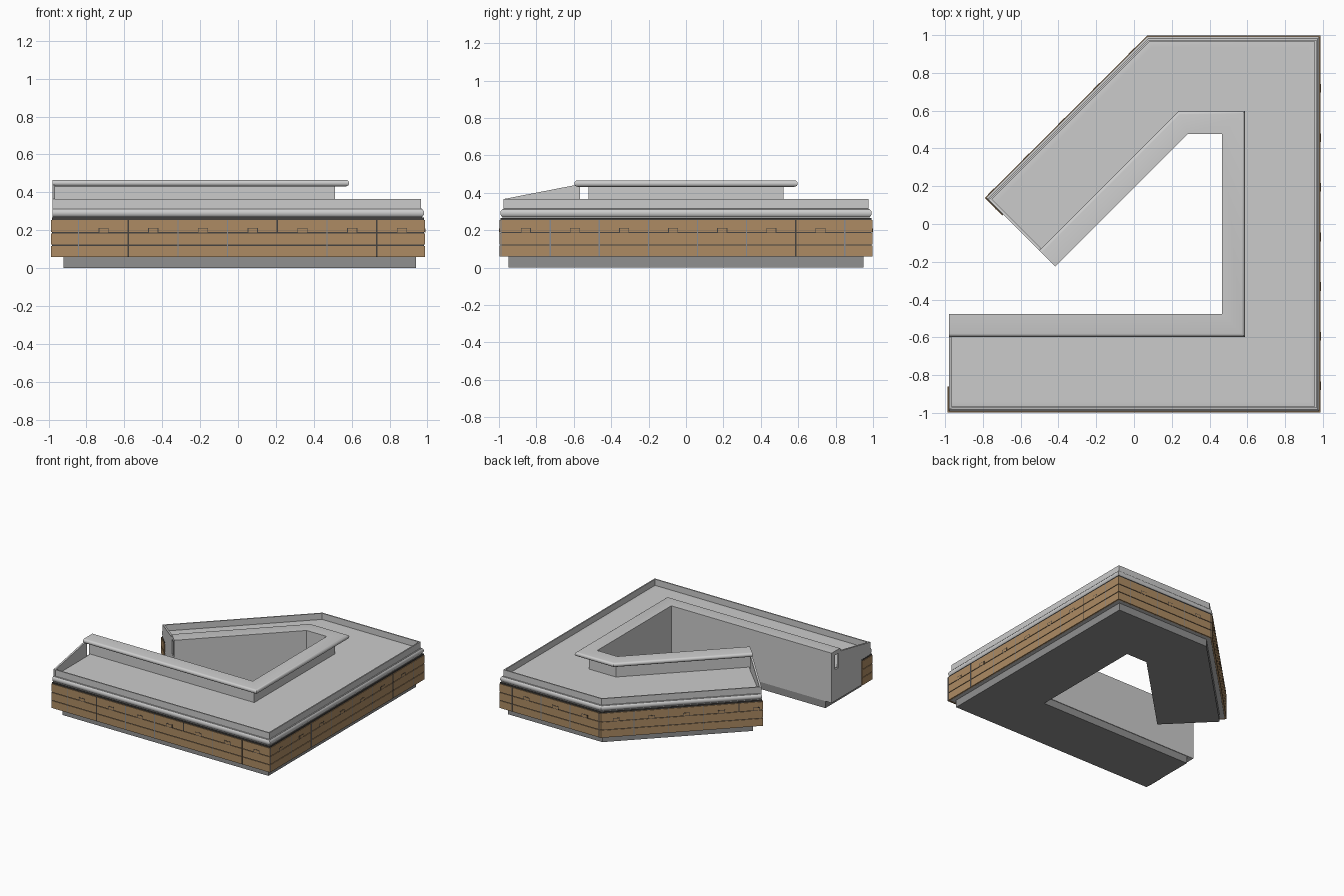
import bpy, bmesh, math
from mathutils import Vector, Matrix

if "Cube" in bpy.data.objects:
    bpy.data.objects.remove(bpy.data.objects["Cube"])


def material(name, r, g, b):
    m = bpy.data.materials.new(name)
    m.diffuse_color = (r, g, b, 1)
    m.use_nodes = True
    m.node_tree.nodes["Principled BSDF"].inputs["Base Color"].default_value = m.diffuse_color
    return m


GREY = material("light grey", 0.60, 0.60, 0.60)
PLINTH = material("mid grey", 0.28, 0.28, 0.28)
WOOD = material("wood", 0.42, 0.26, 0.125)
DARK = material("dark gap", 0.06, 0.055, 0.05)
STEEL = material("blue grey", 0.25, 0.26, 0.28)


def finish(name, bm, mat, smooth=False):
    bmesh.ops.recalc_face_normals(bm, faces=bm.faces)
    me = bpy.data.meshes.new(name)
    bm.to_mesh(me)
    bm.free()
    me.materials.append(mat)
    ob = bpy.data.objects.new(name, me)
    bpy.context.collection.objects.link(ob)
    if smooth:
        bpy.ops.object.select_all(action='DESELECT')
        ob.select_set(True)
        bpy.context.view_layer.objects.active = ob
        bpy.ops.object.shade_smooth_by_angle(angle=math.radians(35))
    return ob


def left(d):
    return Vector((-d.y, d.x))


def sweep(name, profile, path, mat, trim=0.0, smooth=False):
    """Sweep a closed (inset, height) profile along a mitred plan path."""
    pts = [Vector(p) for p in path]
    dirs = [(b - a).normalized() for a, b in zip(pts, pts[1:])]
    pts[0] += dirs[0] * trim
    pts[-1] -= dirs[-1] * trim
    bm = bmesh.new()
    rings = []
    for i, p in enumerate(pts):
        n1, n2 = left(dirs[max(i - 1, 0)]), left(dirs[min(i, len(dirs) - 1)])
        mitre = (n1 + n2) / (1 + n1.dot(n2))
        rings.append([bm.verts.new((*(p + mitre * d), z)) for d, z in profile])
    n = len(profile)
    for a, b in zip(rings, rings[1:]):
        for j in range(n):
            k = (j + 1) % n
            bm.faces.new((a[j], a[k], b[k], b[j]))
    bm.faces.new(rings[0])
    bm.faces.new(rings[-1])
    return finish(name, bm, mat, smooth)


def rect(d0, d1, z0, z1):
    return [(d0, z0), (d1, z0), (d1, z1), (d0, z1)]


def bullnose(d0, d1, z0, z1, steps=8):
    r = (z1 - z0) / 2
    arc = [(d0 + r - r * math.cos(t), z0 + r + r * math.sin(t))
           for t in (math.pi * (i / steps - 0.5) for i in range(steps + 1))]
    return arc + [(d1, z1), (d1, z0)]


# Outer plan line of the counter, anticlockwise
OUTER = [(-0.98, -0.997), (0.987, -0.997), (0.987, 0.997), (0.07, 0.997), (-0.785, 0.142)]
# Cladding line, which turns the corner at both open ends
CLAD = [(-0.987, -0.86), (-0.987, -0.997), (0.987, -0.997), (0.987, 0.997),
        (0.07, 0.997), (-0.79, 0.137), (-0.698, 0.045)]

# Main carcass
sweep("plinth", rect(0.047, 0.515, 0, 0.062), OUTER, PLINTH, trim=0.06)
sweep("counter_body", rect(0.015, 0.52, 0.06, 0.314), OUTER, GREY)
sweep("worktop", rect(0.06, 0.475, 0.31, 0.32), OUTER, GREY, trim=0.012)
sweep("worktop_lip", bullnose(0.004, 0.06, 0.266, 0.316), OUTER, GREY, smooth=True)
sweep("rim", rect(0.022, 0.032, 0.31, 0.366), OUTER, GREY)
sweep("riser", rect(0.475, 0.52, 0.312, 0.435), OUTER, GREY)
sweep("ledge", bullnose(0.40, 0.52, 0.432, 0.466), OUTER, GREY, smooth=True)

# Sloping end panels
panel = [(0.02, 0.30), (0.02, 0.366), (0.39, 0.438), (0.43, 0.438), (0.43, 0.30)]
for name, a, b in (("front_end_panel", OUTER[0], OUTER[1]), ("back_end_panel", OUTER[-1], OUTER[-2])):
    a, b = Vector(a), Vector(b)
    c = a + (b - a).normalized() * 0.015
    sweep(name, panel, (a, c) if name.startswith("front") else (c, a), GREY)

# Wooden planks over a dark backing
sweep("plank_backing", rect(0.005, 0.016, 0.062, 0.266), CLAD, DARK)
for i, (z0, z1) in enumerate(((0.058, 0.118), (0.124, 0.184), (0.19, 0.255))):
    sweep(f"plank_{i + 1}", rect(0, 0.012, z0, z1), CLAD, WOOD)


def plates(name, items, mat):
    """Thin plates on the cladding: (path length, width, z0, z1, depth)."""
    bm = bmesh.new()
    pts = [Vector(p) for p in CLAD]
    for s, w, z0, z1, t in items:
        for a, b in zip(pts, pts[1:]):
            run = (b - a).length
            if s <= run:
                break
            s -= run
        if s < w / 2 or s > run - w / 2:
            continue
        d = (b - a).normalized()
        p = a + d * s
        m = (Matrix.Translation((p.x, p.y, (z0 + z1) / 2))
             @ Matrix.Rotation(math.atan2(d.y, d.x), 4, 'Z')
             @ Matrix.Diagonal((w, t, z1 - z0, 1)))
        bmesh.ops.create_cube(bm, size=1, matrix=m)
    finish(name, bm, mat)


# Board joints and hand grips at a steady pitch along the cladding
PITCH, COUNT = 0.2625, 24
joints = [0.282 + PITCH * k for k in range(COUNT)]
grips = [0.152 + PITCH * k for k in range(COUNT)]
dark = {1, 6, 13, 18}
plates("board_joints", [(s, 0.006, 0.058, 0.255, 0.002) for k, s in enumerate(joints)
                        if k not in dark and k % 9 != 4], STEEL)
plates("dark_joints", [(s, 0.008, 0.058, 0.255, 0.002) for k, s in enumerate(joints) if k in dark]
       + [(s, 0.007, 0.19, 0.255, 0.002) for k, s in enumerate(joints) if k % 9 == 4], DARK)
plates("grip_outlines", [(s, 0.054, 0.184, 0.212, 0.002) for s in grips], DARK)
plates("grips", [(s, 0.046, 0.188, 0.208, 0.004) for s in grips], WOOD)
